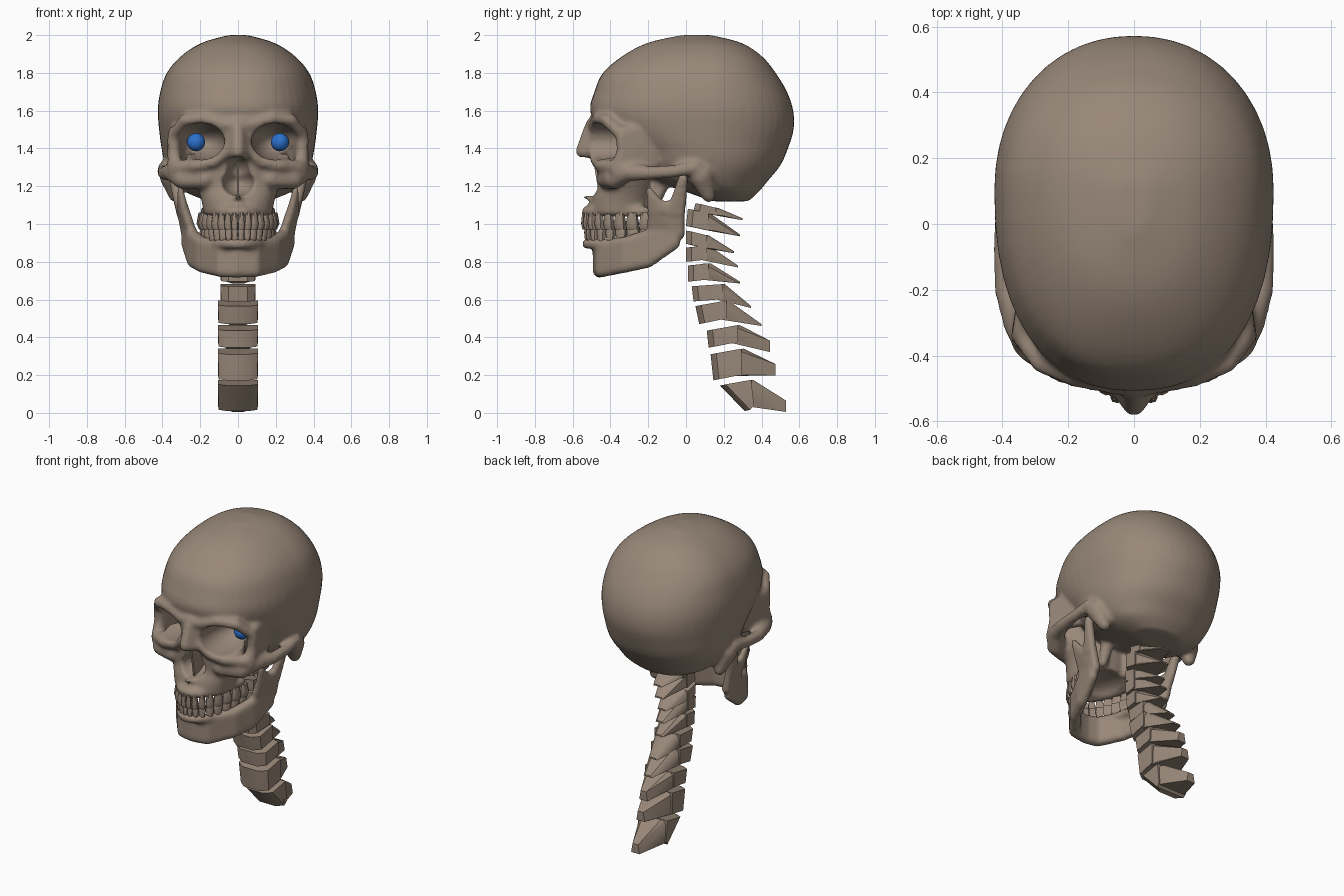
import bpy, bmesh
from math import sin, cos, pi, hypot, radians
from mathutils import Matrix, Vector

if "Cube" in bpy.data.objects:
    bpy.data.objects.remove(bpy.data.objects["Cube"])


def material(name, colour):
    mat = bpy.data.materials.new(name)
    mat.use_nodes = True
    mat.diffuse_color = (*colour, 1)
    mat.node_tree.nodes["Principled BSDF"].inputs["Base Color"].default_value = (*colour, 1)
    return mat


BONE = material("bone", (0.315, 0.245, 0.19))
BLUE = material("eye blue", (0.025, 0.165, 0.6))

# Unit sphere directions used by every rounded hull
ball = bmesh.new()
bmesh.ops.create_icosphere(ball, subdivisions=2, radius=1)
DIRS = [v.co.copy() for v in ball.verts]
ball.free()


def add_object(name, bm):
    bmesh.ops.recalc_face_normals(bm, faces=bm.faces)
    mesh = bpy.data.meshes.new(name)
    bm.to_mesh(mesh)
    bm.free()
    obj = bpy.data.objects.new(name, mesh)
    bpy.context.collection.objects.link(obj)
    return obj


def finish(obj, mat, angle):
    obj.data.materials.clear()
    obj.data.materials.append(mat)
    bpy.ops.object.select_all(action="DESELECT")
    obj.select_set(True)
    bpy.context.view_layer.objects.active = obj
    bpy.ops.object.shade_smooth_by_angle(angle=radians(angle))


def hull(bm, points):
    """Convex hull around balls (x, y, z, radius) or bare points (x, y, z)."""
    tmp = bmesh.new()
    for p in points:
        centre = Vector(p[:3])
        for d in DIRS if len(p) > 3 else [Vector()]:
            tmp.verts.new(centre + d * (p[3] if len(p) > 3 else 0))
    res = bmesh.ops.convex_hull(tmp, input=tmp.verts)
    inner = {g for k in ("geom_interior", "geom_unused") for g in res[k]
             if isinstance(g, bmesh.types.BMVert)}
    bmesh.ops.delete(tmp, geom=list(inner), context="VERTS")
    mesh = bpy.data.meshes.new("tmp")
    tmp.to_mesh(mesh)
    tmp.free()
    bm.from_mesh(mesh)
    bpy.data.meshes.remove(mesh)


def both_hulls(bm, points):
    for s in (1, -1):
        hull(bm, [(s * p[0], *p[1:]) for p in points])


def strut(bm, path):
    for pair in zip(path, path[1:]):
        both_hulls(bm, pair)


def loft(bm, rows, widest, steps=4, sides=48):
    """Smooth stack of rounded rings, each (z, front, back, half width)."""
    rows = [Vector(r) for r in rows]
    ext = [rows[0]] + rows + [rows[-1]]
    fine = []
    for a, b, c, d in zip(ext, ext[1:], ext[2:], ext[3:]):
        for k in range(steps):
            t = k / steps
            fine.append(b + (c - a) * t / 2 + (a * 2 - b * 5 + c * 4 - d) * t * t / 2
                        + (b * 3 - a - c * 3 + d) * t ** 3 / 2)
    fine.append(rows[-1])
    rings = []
    for z, front, back, width in fine:
        mid = max(widest, (front + back) / 2)
        ring = []
        for i in range(sides):
            a = 2 * pi * i / sides
            c, s = cos(a), sin(a)
            power = 0.94 if s > 0 else 0.86
            x = width * abs(c) ** power * (1 if c > 0 else -1)
            y = mid + abs(s) ** power * ((back - mid) if s > 0 else (front - mid))
            ring.append(bm.verts.new((x, y, z)))
        rings.append(ring)
    for low, high in zip(rings, rings[1:]):
        for i in range(sides):
            j = (i + 1) % sides
            bm.faces.new((low[i], low[j], high[j], high[i]))
    bm.faces.new(rings[0][::-1])
    bm.faces.new(rings[-1])


def arch(t, z, r):
    return (0.176 * sin(t), -0.14 - 0.385 * cos(t), z, r)


def fuse(obj, cutters=(), voxel=0.012):
    """Weld overlapping pieces into one bone, carve it and soften it."""
    def remesh():
        obj.modifiers.new("weld", "REMESH").voxel_size = voxel
    remesh()
    for cutter in cutters:
        cut = obj.modifiers.new("carve", "BOOLEAN")
        cut.operation, cut.solver, cut.object = "DIFFERENCE", "EXACT", cutter
    if cutters:
        remesh()
    soft = obj.modifiers.new("soften", "SMOOTH")
    soft.factor, soft.iterations = 0.5, 4
    bpy.context.view_layer.objects.active = obj
    for mod in list(obj.modifiers):
        bpy.ops.object.modifier_apply(modifier=mod.name)
    for cutter in cutters:
        bpy.data.objects.remove(cutter)


# Braincase and midface
skull = bmesh.new()
loft(skull, [(1.12, .14, .33, .16), (1.17, .0, .385, .28), (1.23, -.17, .435, .345),
             (1.31, -.26, .5, .385), (1.4, -.32, .54, .405), (1.5, -.45, .57, .418),
             (1.6, -.508, .568, .425), (1.7, -.485, .535, .412), (1.8, -.44, .475, .377),
             (1.89, -.335, .4, .3), (1.96, -.2, .29, .19), (2, -.02, .13, .05)], 0.1)
loft(skull, [(1.05, -.505, -.19, .18), (1.13, -.5, -.17, .195), (1.2, -.475, -.17, .22),
             (1.28, -.475, -.2, .26), (1.36, -.48, -.2, .27), (1.46, -.5, -.2, .25),
             (1.54, -.515, -.2, .28)], -0.35)
# Brow ridge and outer eye socket rim
strut(skull, [(0, -.5, 1.535, .03), (.06, -.49, 1.525, .03), (.18, -.468, 1.56, .03),
              (.28, -.42, 1.55, .035), (.34, -.34, 1.47, .034), (.34, -.335, 1.38, .034),
              (.33, -.36, 1.28, .045)])
# Temple wall behind the socket
both_hulls(skull, [(.338, -.33, 1.49, .032), (.338, -.33, 1.34, .034),
                   (.315, -.18, 1.5, .035), (.305, -.17, 1.31, .035)])
# Lower eye socket rim
strut(skull, [(.06, -.49, 1.39, .03), (.12, -.475, 1.33, .03), (.22, -.45, 1.31, .035),
              (.32, -.38, 1.3, .04)])
# Cheekbone and its arch to the ear
strut(skull, [(.17, -.42, 1.24, .055), (.29, -.38, 1.24, .058), (.345, -.31, 1.275, .052),
              (.388, -.2, 1.27, .038), (.396, -.07, 1.278, .034), (.385, .05, 1.3, .038)])
# Nasal bones, lower nasal spine, mastoids, rear palate wings
hull(skull, [(0, -.51, 1.5, .035), (0, -.552, 1.385, .035), (.055, -.48, 1.37, .03),
             (-.055, -.48, 1.37, .03), (0, -.45, 1.5, .06)])
strut(skull, [(0, -.44, 1.13, .035), (0, -.535, 1.15, .018)])
strut(skull, [(.35, .08, 1.26, .07), (.33, .12, 1.15, .038)])
strut(skull, [(.1, -.1, 1.29, .05), (.1, -.17, 1.1, .03)])
# Upper tooth ridge
strut(skull, [arch(k * pi / 16, 1.065, .03) for k in range(8)])
skull = add_object("skull", skull)


def cutter(centre, size):
    bm = bmesh.new()
    bmesh.ops.create_uvsphere(bm, u_segments=24, v_segments=14, radius=1,
                              matrix=Matrix.Translation(centre) @ Matrix.Diagonal((*size, 1)))
    obj = add_object("cutter", bm)
    obj.hide_render = True
    return obj


# Eye sockets, nose opening and palate hollow
fuse(skull, [cutter((s * .198, -.47, 1.437), (.128, .27, .098)) for s in (1, -1)]
     + [cutter((0, -.5, 1.22), (.088, .15, .072)), cutter((0, -.51, 1.27), (.065, .14, .088)),
        cutter((0, -.29, 1.03), (.13, .18, .07))])
finish(skull, BONE, 60)

# Thin wall inside the nose
septum = bmesh.new()
hull(septum, [(x, y, z) for x in (-.006, .006)
              for y, z in ((-.33, 1.14), (-.33, 1.34), (-.49, 1.33), (-.43, 1.24), (-.46, 1.15))])
finish(add_object("nasal_septum", septum), BONE, 30)

# Lower jaw: body stations (x, y, top, bottom, radius), then the rear branches
jaw = bmesh.new()
body = [(0, -.46, .87, .75, .035), (.09, -.445, .88, .752, .035), (.19, -.32, .9, .775, .034),
        (.238, -.2, .94, .8, .033), (.272, -.06, 1, .895, .03)]
for pair in zip(body, body[1:]):
    both_hulls(jaw, [(x, y, z, r) for x, y, top, low, r in pair for z in (top, low)])
both_hulls(jaw, [(.272, -.035, .945, .03), (.245, -.18, .96, .026),
                 (.29, -.18, 1.1, .024), (.305, -.03, 1.1, .026)])
both_hulls(jaw, [(.28, -.18, 1.06, .024), (.3, -.11, 1.07, .024), (.305, -.195, 1.18, .018)])
both_hulls(jaw, [(.3, -.03, 1.05, .026), (.3, -.08, 1.06, .024), (.34, -.015, 1.24, .028)])
strut(jaw, [arch(k * pi / 16, .895, .027) for k in range(8)])
jaw = add_object("lower_jaw", jaw)
fuse(jaw)
finish(jaw, BONE, 60)

# Two rows of teeth, wider toward the back, the upper row slightly outside
for name, root, edge, outward in (("upper_teeth", 1.06, .972, .014),
                                  ("lower_teeth", .9, .988, -.002)):
    teeth = bmesh.new()
    step = 0.185
    for i in range(16):
        t = (i - 7.5) * step
        x, y, z, r = arch(t, root, 0)
        wide = hypot(.176 * cos(t), .385 * sin(t)) * step * 0.48
        thick = 0.016 + 0.014 * abs(sin(t))
        angle = -pi / 2 + t
        out = Vector((cos(angle), sin(angle), 0))
        along = Vector((-out.y, out.x, 0))
        base = Vector((x, y, 0)) + out * outward
        mid = edge + (root - edge) * 0.35
        hull(teeth, [base + along * (wide * a * k) + out * (thick * b * f) + Vector((0, 0, h))
                     for a, b in ((1, .5), (.5, 1), (-.5, 1), (-1, .5), (-1, -.5), (1, -.5))
                     for h, k, f in ((root, .7, .7), (mid, 1, 1), (edge, .92, .6))])
    finish(add_object(name, teeth), BONE, 40)

# Eyes
for side, s in (("left", 1), ("right", -1)):
    eye = bmesh.new()
    bmesh.ops.create_uvsphere(eye, u_segments=24, v_segments=16, radius=.048,
                              matrix=Matrix.Translation((s * .222, -.275, 1.433)))
    finish(add_object(side + "_eye", eye), BLUE, 60)

# Neck bones: front, top, bottom, lower front, spine tip y and z, tip height
neck = [(.05, 1.11, 1.07, .04, .3, 1.02, .01), (.01, 1.08, .99, 0, .285, .935, .01),
        (0, .965, .895, 0, .255, .845, .01), (0, .875, .8, 0, .275, .77, .01),
        (.01, .78, .695, .01, .285, .685, .01), (.03, .67, .59, .04, .345, .555, .01),
        (.05, .565, .47, .07, .4, .46, .01), (.11, .435, .345, .12, .445, .322, .06),
        (.13, .31, .172, .145, .475, .198, .06), (.18, .145, .01, .31, .53, .005, .06)]
for i, (front, top, low, lowfront, tip, tipz, tall) in enumerate(neck):
    bone = bmesh.new()
    wide = 0.093 if i < 6 else 0.106
    back = front + (0.11 if i < 5 else 0.165)
    rise = -0.025 if i < 3 else 0.012 if i < 6 else 0.03
    under = max(back, lowfront + .05)
    hull(bone, [(s * x, y, z) for s in (1, -1) for x, y, z in (
        (wide * .55, front, top), (wide * .55, lowfront, low),
        (wide, front + .03, top + rise * .2), (wide * .96, lowfront + .03, low + rise * .2),
        (wide, back, top + rise), (wide, under, low + rise))])
    hull(bone, [(s * x, y, z) for s in (1, -1) for x, y, z in (
        (wide, back - .03, top + rise * .8), (wide, under - .03, low + rise * .8),
        (wide * .6, back + .01, top + rise), (wide * .85, under + .03, low + rise),
        (.02, tip, tipz + tall), (.03, tip, tipz))])
    finish(add_object("neck_bone_%d" % (i + 1), bone), BONE, 35)
